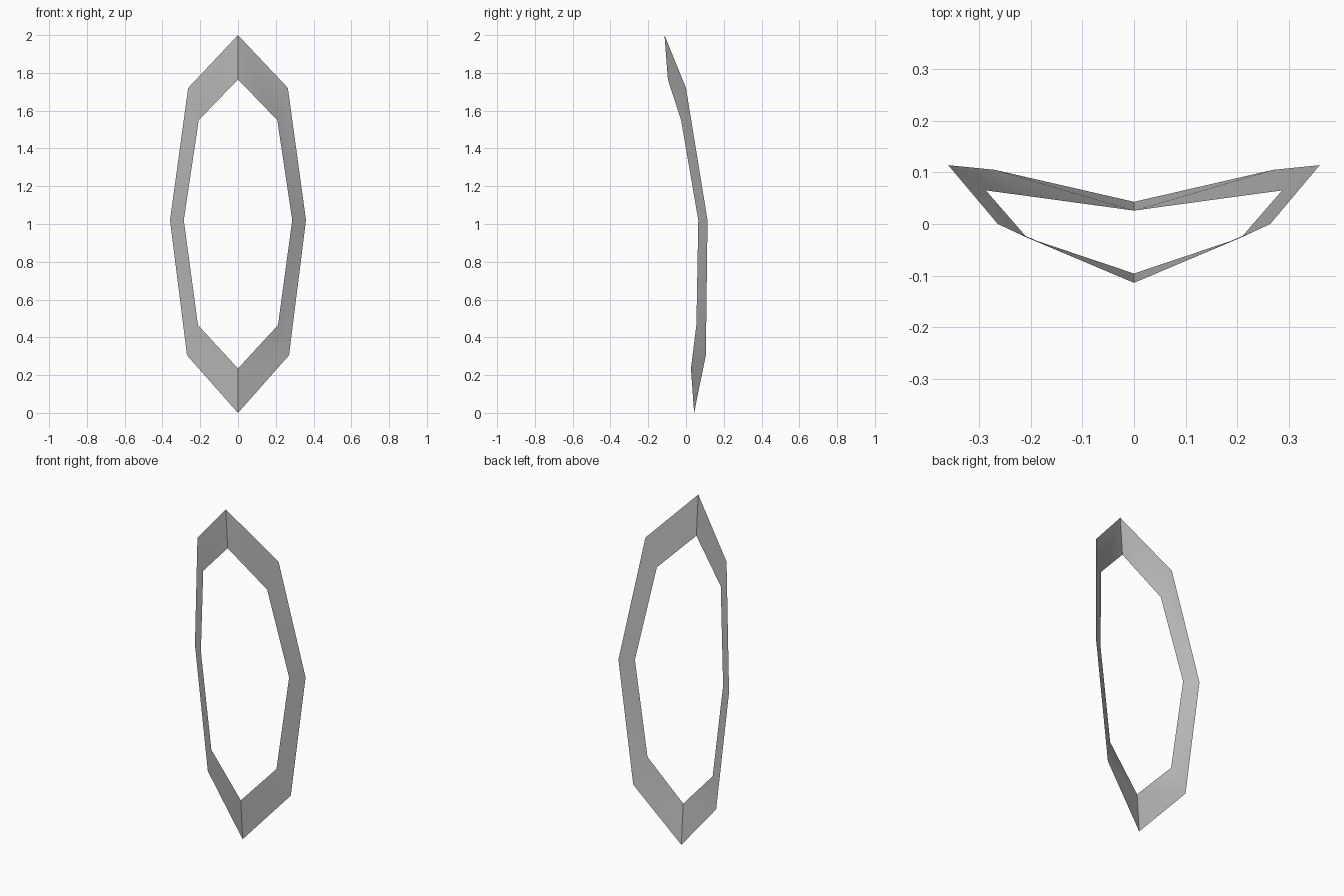
import bpy
import math

if "Cube" in bpy.data.objects:
    bpy.data.objects.remove(bpy.data.objects["Cube"])

# Right half of the ring, top to bottom: outer rim and inner rim
outer = [(0, -0.114, 2.0), (0.264, 0.0, 1.72), (0.36, 0.114, 1.02),
         (0.27, 0.105, 0.305), (0, 0.043, 0.0)]
inner = [(0, -0.096, 1.765), (0.208, -0.026, 1.55), (0.287, 0.065, 1.02),
         (0.212, 0.055, 0.465), (0, 0.026, 0.235)]

n = len(outer)
faces = [(i, n + i, n + i + 1, i + 1) for i in range(n - 1)]
mesh = bpy.data.meshes.new("ring_frame")
mesh.from_pydata(outer + inner, [], faces)
frame = bpy.data.objects.new("ring_frame", mesh)
bpy.context.collection.objects.link(frame)

# Plain grey finish
grey = bpy.data.materials.new("grey")
grey.diffuse_color = (0.5, 0.5, 0.5, 1)
grey.use_nodes = True
grey.node_tree.nodes["Principled BSDF"].inputs["Base Color"].default_value = grey.diffuse_color
mesh.materials.append(grey)

# Mirror the half across the centre fold
mirror = frame.modifiers.new("mirror", 'MIRROR')
mirror.use_axis[0] = True
mirror.merge_threshold = 0.001
bpy.context.view_layer.objects.active = frame
frame.select_set(True)
bpy.ops.object.modifier_apply(modifier="mirror")

# Smooth sides with a sharp centre fold
bpy.ops.object.shade_smooth_by_angle(angle=math.radians(30))
